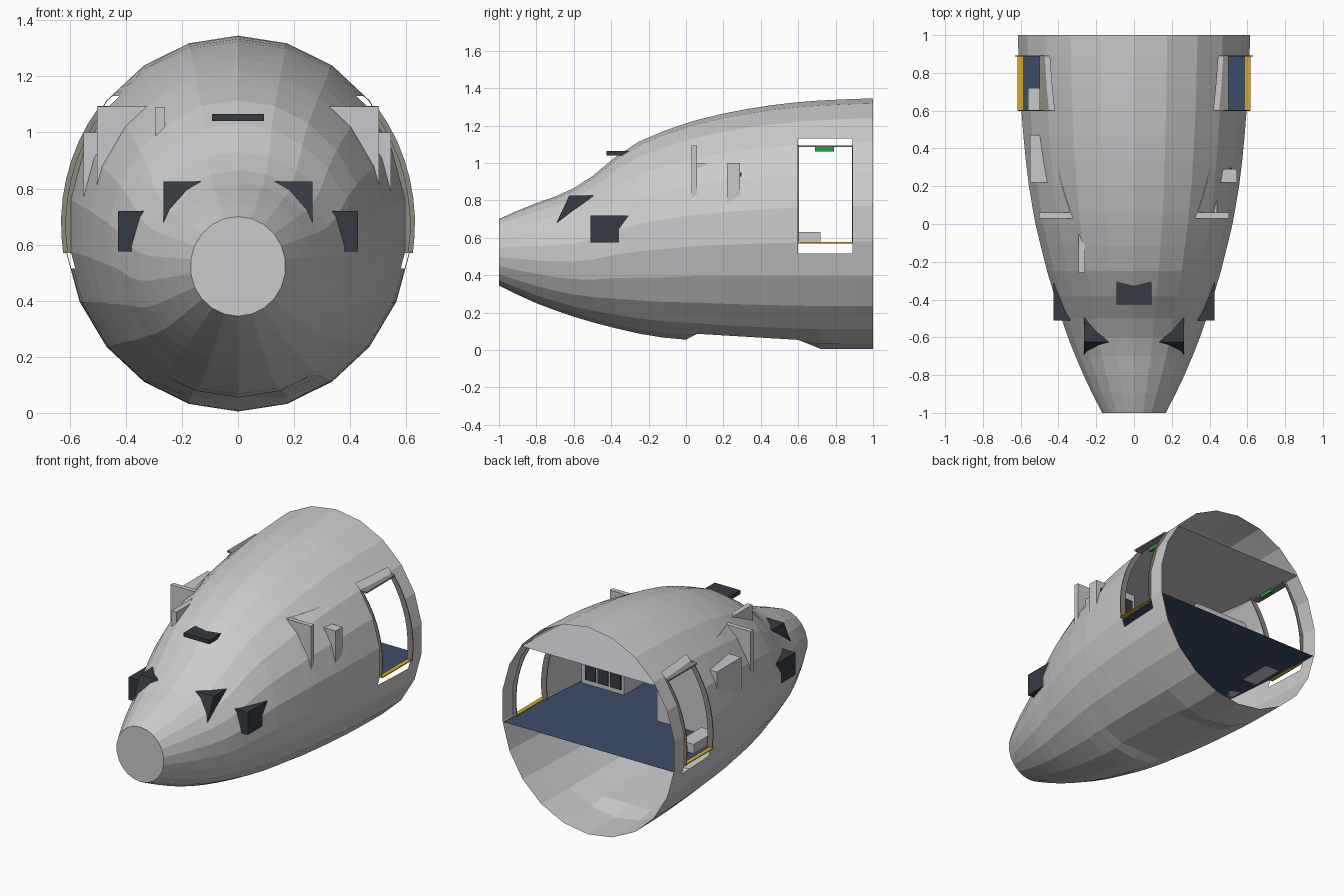
import bpy, bmesh, math
from mathutils import Vector

cube = bpy.data.objects.get("Cube")
if cube:
    bpy.data.objects.remove(cube)


def material(name, r, g, b):
    m = bpy.data.materials.new(name)
    m.use_nodes = True
    m.diffuse_color = (r, g, b, 1)
    m.node_tree.nodes["Principled BSDF"].inputs["Base Color"].default_value = (r, g, b, 1)
    return m


GREY = material("hull_grey", .60, .60, .61)
PANEL = material("cabin_panel_grey", .58, .58, .61)
NAVY = material("floor_navy", .045, .075, .14)
YELLOW = material("sill_yellow", .68, .40, .02)
DARK = material("charcoal", .035, .043, .055)
GREEN = material("sign_green", .02, .33, .08)
TAN = material("door_frame_taupe", .27, .25, .22)

SIDES = 22
FLOOR_Z, CEIL_Z = .57, 1.095
DOOR_Y = (.6, .89)
# Hull stations: y, half width, top, bottom
STATIONS = [
    (-1, .17, .70, .345), (-.9, .222, .745, .295), (-.8, .27, .785, .25),
    (-.7, .313, .82, .212), (-.6, .353, .865, .178), (-.5, .388, .93, .148),
    (-.38, .425, 1.03, .117), (-.25, .465, 1.115, .087), (-.12, .498, 1.17, .066),
    (0, .527, 1.212, .055), (.06, .538, 1.23, .05), (.2, .562, 1.264, .035),
    (.33, .578, 1.289, .025), (.46, .591, 1.309, .017), (.6, .602, 1.325, .01),
    (.72, .61, 1.334, .006), (.89, .618, 1.342, .005), (1, .621, 1.345, .005)]


def section(y):
    """Interpolated half width, centre height and half height."""
    for a, b in zip(STATIONS, STATIONS[1:]):
        if y <= b[0]:
            t = (y - a[0]) / (b[0] - a[0])
            w, top, bot = (p + (q - p) * t for p, q in zip(a[1:], b[1:]))
            return w, (top + bot) / 2, (top - bot) / 2


def hull_x(y, z):
    w, c, h = section(y)
    return w * math.sqrt(max(0, 1 - ((z - c) / h) ** 2))


def finish(name, bm, mat):
    mesh = bpy.data.meshes.new(name)
    bmesh.ops.recalc_face_normals(bm, faces=bm.faces)
    bm.to_mesh(mesh)
    bm.free()
    mesh.materials.append(mat)
    ob = bpy.data.objects.new(name, mesh)
    bpy.context.collection.objects.link(ob)
    return ob


def box(name, mat, x, y, z, lean=0):
    """Box from its ranges; lean shifts the top along y."""
    bm = bmesh.new()
    bmesh.ops.create_cube(bm, size=1)
    for v in bm.verts:
        top = v.co.z > 0
        v.co = Vector([r[int(c > 0)] for r, c in zip((x, y, z), v.co)])
        if top:
            v.co.y += lean
    return finish(name, bm, mat)


def strip(name, mat, left, right):
    """Ribbon of faces between two matching rows of points."""
    bm = bmesh.new()
    a = [bm.verts.new(p) for p in left]
    b = [bm.verts.new(p) for p in right]
    for i in range(len(a) - 1):
        bm.faces.new((a[i], b[i], b[i + 1], a[i + 1]))
    return finish(name, bm, mat)


# Hull shell: closed flat nose, open rear
bm = bmesh.new()
rings = []
for y, *_ in STATIONS:
    w, c, h = section(y)
    ring = []
    for k in range(SIDES):
        a = math.tau * k / SIDES
        z = c + h * math.cos(a)
        if 0 < y <= .6:                      # flattened belly
            z = max(z, .09 - .06 * y)
        ring.append(bm.verts.new((w * math.sin(a), y, z)))
    rings.append(ring)
for r, s in zip(rings, rings[1:]):
    for k in range(SIDES):
        j = (k + 1) % SIDES
        bm.faces.new((r[k], r[j], s[j], s[k]))
bm.faces.new(rings[0])

# Door openings on both sides
for z in (.515, 1.13):
    near = [f for f in bm.faces if DOOR_Y[0] < f.calc_center_median().y < DOOR_Y[1]]
    geom = near + list({e for f in near for e in f.edges}) + list({v for f in near for v in f.verts})
    bmesh.ops.bisect_plane(bm, geom=geom, plane_co=(0, 0, z), plane_no=(0, 0, 1))
holes = []
for f in bm.faces:
    p = f.calc_center_median()
    if DOOR_Y[0] < p.y < DOOR_Y[1] and .515 < p.z < 1.13:
        holes.append(f)
bmesh.ops.delete(bm, geom=holes, context="FACES")
finish("hull", bm, GREY)


# Floor and ceiling sheets follow the hull width
def deck(name, mat, z, start):
    ys = [start] + [s[0] for s in STATIONS if s[0] > start]
    edge = [(hull_x(y, z) * .985, y, z) for y in ys]
    strip(name, mat, [(-x, y, z) for x, y, z in edge], edge)


deck("cabin_floor", NAVY, FLOOR_Z, -.6)
deck("cabin_ceiling", PANEL, CEIL_Z, .03)


def span(side, a, b):
    return sorted((side * a, side * b))


# Parts repeated on both sides
for side, label in ((1, "left"), (-1, "right")):
    # Curved door jambs
    for y, end in zip(DOOR_Y, ("front", "rear")):
        zs = [FLOOR_Z + (CEIL_Z - FLOOR_Z) * i / 8 for i in range(9)]
        jamb = strip(f"{label}_{end}_door_jamb", TAN,
                     [(side * (hull_x(y, z) - .025), y, z) for z in zs],
                     [(side * (hull_x(y, z) + .013), y, z) for z in zs])
        mod = jamb.modifiers.new("thickness", "SOLIDIFY")
        mod.thickness = .006
        mod.offset = 0
    box(f"{label}_door_header", TAN, span(side, .45, .5), DOOR_Y, (1.085, 1.094))
    box(f"{label}_door_sill", YELLOW, span(side, .588, .616), DOOR_Y, (FLOOR_Z, FLOOR_Z + .006))
    box(f"{label}_exit_sign", GREEN, span(side, .44, .457), (.69, .79), (1.06, 1.084))
    # Cabin bulkhead and cockpit side console
    box(f"{label}_bulkhead", PANEL, span(side, .14, .503), (.03, .06), (FLOOR_Z, 1.093))
    box(f"{label}_side_console", DARK, span(side, .3, .427), (-.51, -.3), (.575, .72))

# Galley with three dark cabinet fronts
box("galley", PANEL, (.24, .545), (.22, .29), (FLOOR_Z, 1.0))
box("galley_base", PANEL, (.24, .44), (.06, .22), (FLOOR_Z, 1.0))
for i in range(3):
    x = .26 + i * .09
    box(f"galley_door_{i + 1}", DARK, (x, x + .075), (.29, .297), (.6, .95))

# Lavatory, closet wall and crew seat on the right
box("lavatory", PANEL, (-.55, -.12), (.22, .47), (FLOOR_Z, 1.0))
box("closet_wall", PANEL, (-.295, -.26), (-.257, .03), (FLOOR_Z, 1.09))
box("crew_seat", PANEL, (-.56, -.46), (.5, .72), (FLOOR_Z, .63))

# Cockpit instrument panel and overhead panel
box("instrument_panel", DARK, (-.265, .265), (-.70, -.57), (.66, .825), lean=.075)
box("overhead_panel", DARK, (-.092, .092), (-.425, -.25), (1.04, 1.065))
